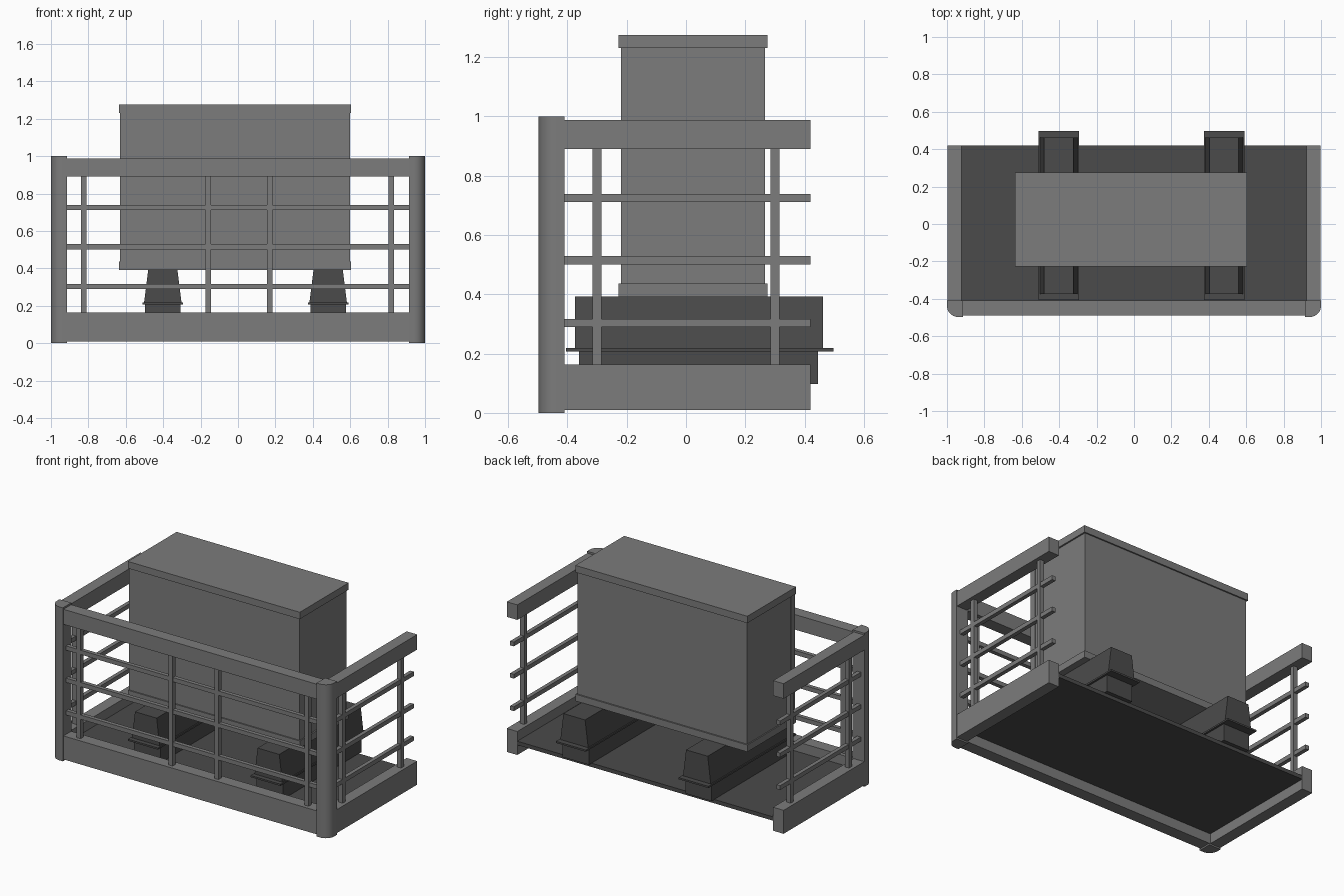
import bpy, bmesh, math
from mathutils import Vector

cube = bpy.data.objects.get("Cube")
if cube:
    bpy.data.objects.remove(cube, do_unlink=True)


def material(name, value):
    mat = bpy.data.materials.new(name)
    mat.use_nodes = True
    colour = (value, value, value, 1)
    mat.diffuse_color = colour
    mat.node_tree.nodes["Principled BSDF"].inputs["Base Color"].default_value = colour
    return mat


GREY = material("mid grey", 0.2)
DARK = material("dark grey", 0.07)


def finish(name, bm, mat):
    bmesh.ops.recalc_face_normals(bm, faces=bm.faces)
    mesh = bpy.data.meshes.new(name)
    bm.to_mesh(mesh)
    bm.free()
    mesh.materials.append(mat)
    obj = bpy.data.objects.new(name, mesh)
    bpy.context.collection.objects.link(obj)
    return obj


def box(name, xs, ys, zs, mat, taper=0.0):
    """Box from ranges; taper pulls the top in along x."""
    bm = bmesh.new()
    bmesh.ops.create_cube(bm, size=1)
    for v in bm.verts:
        top = v.co.z > 0
        side = 1 if v.co.x > 0 else -1
        v.co = Vector([r[0] + (c + 0.5) * (r[1] - r[0]) for c, r in zip(v.co, (xs, ys, zs))])
        if top:
            v.co.x -= side * taper
    return finish(name, bm, mat)


def bar(name, cx, cy, zs, mat=GREY, w=0.03):
    return box(name, (cx - w / 2, cx + w / 2), (cy - w / 2, cy + w / 2), zs, mat)


def span(sign, a, b):
    return tuple(sorted((sign * a, sign * b)))


FRONT, INNER, BACK = -0.49, -0.41, 0.42
RAILS = (0.303, 0.515, 0.725)

# Floor plate
box("floor", (-0.925, 0.925), (INNER, BACK), (0.075, 0.1), DARK)

# Front beams, rails and bars
box("front_lower_beam", (-0.915, 0.915), (FRONT, INNER), (0.01, 0.163), GREY)
box("front_top_rail", (-0.915, 0.915), (FRONT, INNER), (0.89, 0.988), GREY)
for z in RAILS:
    box("front_thin_rail", (-0.915, 0.915), (-0.463, -0.437), (z - 0.014, z + 0.014), GREY)
for x in (-0.825, -0.16, 0.17, 0.82):
    bar("front_bar", x, -0.45, (0.163, 0.89))

# Side beams, rails, bars and rounded corner posts
for s, side in ((1, "left"), (-1, "right")):
    xs = span(s, 0.922, 0.998)
    box(side + "_lower_beam", xs, (INNER, BACK), (0.01, 0.163), GREY)
    box(side + "_top_rail", xs, (INNER, BACK), (0.89, 0.988), GREY)
    for z in RAILS:
        box(side + "_thin_rail", span(s, 0.947, 0.973), (INNER, BACK),
            (z - 0.014, z + 0.014), GREY)
    for y in (-0.3, 0.3):
        bar(side + "_bar", s * 0.96, y, (0.163, 0.89))

    bm = bmesh.new()
    r = 0.06
    outline = [(0.915, INNER), (0.915, -0.497)]
    for i in range(9):
        a = math.radians(-90 + i * 11.25)
        outline.append((1 - r + r * math.cos(a), -0.497 + r + r * math.sin(a)))
    outline.append((1.0, INNER))
    face = bm.faces.new([bm.verts.new((s * x, y, 0)) for x, y in outline])
    ext = bmesh.ops.extrude_face_region(bm, geom=[face])
    bmesh.ops.translate(bm, vec=(0, 0, 1),
                        verts=[g for g in ext["geom"] if isinstance(g, bmesh.types.BMVert)])
    post = finish(side + "_corner_post", bm, GREY)
    bpy.ops.object.select_all(action="DESELECT")
    bpy.context.view_layer.objects.active = post
    post.select_set(True)
    bpy.ops.object.shade_smooth_by_angle(angle=math.radians(30))

# Support feet: lower block, flange and tapered upper block
for cx, side in ((0.482, "left"), (-0.402, "right")):
    def around(h):
        return (cx - h, cx + h)
    box(side + "_foot_base", around(0.095), (-0.36, 0.445), (0.098, 0.207), DARK)
    box(side + "_foot_flange", around(0.108), (-0.405, 0.497), (0.207, 0.218), DARK)
    box(side + "_foot_top", around(0.1), (-0.375, 0.462), (0.218, 0.393), DARK, taper=0.022)

# Cabinet: body, front panel, bottom and top trims
box("cabinet_body", (-0.627, 0.595), (-0.18, 0.266), (0.435, 1.23), GREY)
box("cabinet_front_panel", (-0.63, 0.598), (-0.22, -0.18), (0.435, 1.23), GREY)
for name, z in (("cabinet_bottom_trim", 0.391), ("cabinet_top_trim", 1.23)):
    box(name, (-0.635, 0.605), (-0.228, 0.275), (z, z + 0.045), GREY)
